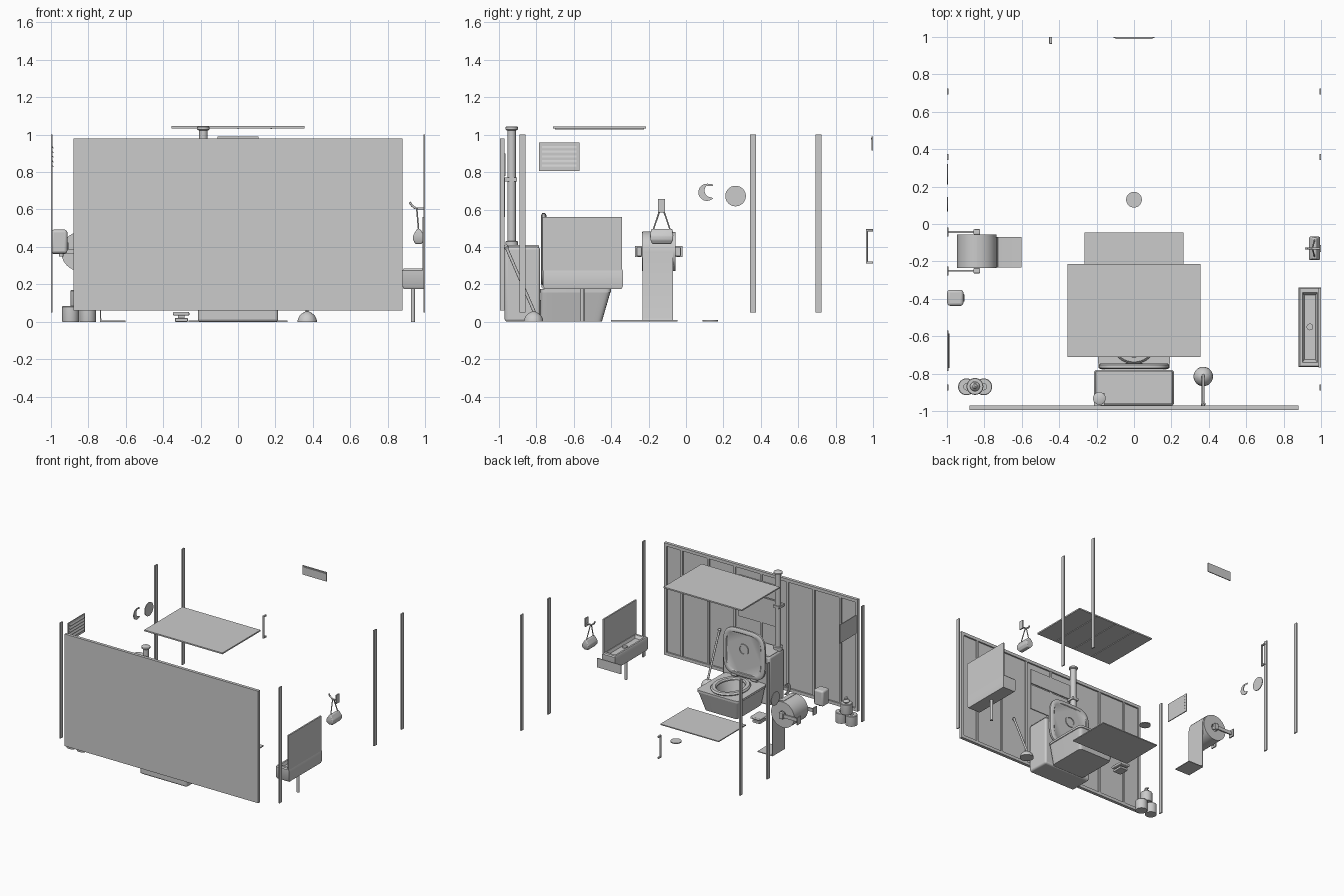
import bpy, bmesh, math
from math import sin, cos, pi, copysign
from mathutils import Vector


def finish(name, bm, bevel=0.0):
    bmesh.ops.recalc_face_normals(bm, faces=bm.faces)
    me = bpy.data.meshes.new(name)
    bm.to_mesh(me)
    bm.free()
    ob = bpy.data.objects.new(name, me)
    bpy.context.collection.objects.link(ob)
    if bevel:
        m = ob.modifiers.new("bevel", 'BEVEL')
        m.width, m.segments = bevel, 3
    return ob


def loft(name, rings, bevel=0.0, cap=True):
    bm = bmesh.new()
    vs = [[bm.verts.new(p) for p in r] for r in rings]
    n = len(vs[0])
    for a, b in zip(vs, vs[1:]):
        for i in range(n):
            bm.faces.new((a[i], a[(i + 1) % n], b[(i + 1) % n], b[i]))
    if cap:
        bm.faces.new(vs[0])
        bm.faces.new(vs[-1])
    return finish(name, bm, bevel)


def rect(x0, x1, y0, y1, z):
    return [(x0, y0, z), (x1, y0, z), (x1, y1, z), (x0, y1, z)]


def box(name, x0, x1, y0, y1, z0, z1, bevel=0.0):
    return loft(name, [rect(x0, x1, y0, y1, z0), rect(x0, x1, y0, y1, z1)], bevel)


def tube(name, path, radii, n=24):
    """Round sections strung along straight points, perpendicular to the whole path."""
    pts = [Vector(p) for p in path]
    d = (pts[-1] - pts[0]).normalized()
    u = d.orthogonal().normalized()
    w = d.cross(u)
    return loft(name, [[p + r * (u * cos(2 * pi * i / n) + w * sin(2 * pi * i / n))
                        for i in range(n)] for p, r in zip(pts, radii)])


def rod(name, a, b, r, n=16):
    return tube(name, [a, b], [r, r], n)


def oval(cx, cy, rx, ry, z, k=2.0, n=64):
    """Superellipse ring: k=2 is an ellipse, a large k is a rounded rectangle."""
    f = lambda c: copysign(abs(c) ** (2 / k), c)
    return [(cx + rx * f(cos(2 * pi * i / n)), cy + ry * f(sin(2 * pi * i / n)), z) for i in range(n)]


def upright(ring, y):
    return [(x, y, z) for x, z, _ in ring]


def wall_plate(name, pts, x0, x1):
    return loft(name, [[(x0, y, z) for y, z in pts], [(x1, y, z) for y, z in pts]])


# rear wall with frame and ribs on the inside
box("rear_wall", -.88, .88, -.995, -.982, .06, .98)
for i in range(-3, 4):
    box("wall_rib", i * .24 - .009, i * .24 + .009, -.983, -.972, .08, .96)
for z in (.06, .955):
    box("wall_rail", -.88, .88, -.983, -.97, z, z + .025)
for s in (-1, 1):
    box("wall_stile", s * .868 - .012, s * .868 + .012, -.983, -.97, .085, .955)
box("wall_poster", -.18, .2, -.974, -.968, .56, .77)
box("wall_banner", -.18, .2, -.974, -.966, .78, .9)

# side wall posts
for s in (-1, 1):
    for y in (-.873, .357, .708):
        box("wall_post", s * .995 - .005, s * .995 + .005, y - .016, y + .016, .05, 1.0)

# roof panel
box("roof_panel", -.355, .355, -.71, -.215, 1.034, 1.045)
for x in (-.178, 0, .178):
    box("roof_rib", x - .004, x + .004, -.70, -.225, 1.029, 1.035)

# tank and vent pipe
box("tank", -.215, .215, -.97, -.78, 0, .40, .015)
box("tank_top", -.205, .205, -.962, -.785, .395, .41, .006)
tube("vent_pipe", [(-.185, -.932, z) for z in (.40, .43, .431, 1.028)], [.034, .034, .023, .023])
tube("vent_cap", [(-.185, -.932, z) for z in (1.022, 1.028, 1.04, 1.045)], [.024, .034, .034, .026])
box("pipe_bracket", -.213, -.157, -.972, -.904, .75, .77)

# toilet body with hollow bowl
loft("toilet_body", [
    oval(0, -.615, .15, .165, 0, 14), oval(0, -.592, .187, .187, .155, 14),
    oval(0, -.59, .192, .19, .157, 14), oval(0, -.59, .192, .19, .174, 14),
    oval(0, -.58, .11, .135, .174), oval(0, -.59, .07, .09, .05)])
# seat ring
loft("seat", [
    oval(0, -.58, .095, .125, .176), oval(0, -.58, .138, .163, .176),
    oval(0, -.58, .142, .167, .184), oval(0, -.58, .132, .157, .196),
    oval(0, -.58, .104, .133, .196), oval(0, -.58, .095, .125, .186),
    oval(0, -.58, .095, .125, .176)], cap=False)
# open lid
loft("lid", [upright(oval(0, .385, rx, rz, 0, 4), y) for rx, rz, y in (
    (.18, .185, -.775), (.19, .195, -.769), (.19, .195, -.753),
    (.18, .185, -.746), (.16, .165, -.746), (.155, .16, -.75))])
loft("lid_emblem", [upright(oval(0, .42, r, r, 0), y) for r, y in (
    (.045, -.752), (.045, -.743), (.034, -.743), (.034, -.752))])
for s in (-1, 1):
    rod("lid_hinge", (s * .09 - .025, -.76, .19), (s * .09 + .025, -.76, .19), .014)

# floor items
box("floor_mat", -.265, .265, -.40, -.045, 0, .008)
rod("floor_drain", (0, .13, 0), (0, .13, .008), .042, 32)
box("pedal_base", -.337, -.268, -.56, -.475, 0, .02, .004)
box("pedal_stem", -.32, -.285, -.54, -.495, .018, .035)
box("pedal_plate", -.347, -.26, -.575, -.462, .033, .052, .006)

# plunger
tube("plunger_cup", [(.37, -.815, z) for z in (0, .015, .032, .046, .054)],
     [.052, .05, .041, .026, .01], 32)
rod("plunger_handle", (.37, -.81, .05), (.37, -.962, .40), .008)
tube("plunger_knob", [(.37, -.958, .39), (.37, -.962, .40), (.37, -.967, .411)], [.009, .013, .008])

# spare rolls with a small ornament on top
for x, y, z in ((-.895, -.87, 0), (-.803, -.87, 0), (-.85, -.868, .085)):
    loft("spare_roll", [oval(x, y, r, r, z + h, n=32) for r, h in (
        (.044, 0), (.045, .004), (.045, .08), (.042, .084), (.016, .084), (.016, .01))])
tube("ornament_body", [(-.85, -.868, .168 + h) for h in (0, .01, .02, .03)], [.018, .026, .022, .01])
tube("ornament_head", [(-.85, -.868, .194 + h) for h in (0, .007, .016, .022)], [.008, .014, .012, .004])
box("ornament_beak", -.856, -.844, -.86, -.842, .2, .206)

# paper roll, hanging sheet and holder
cx, cz, R = -.84, .375, .105
tube("paper_roll", [(cx, y, cz) for y in (-.17, -.235, -.235, -.055, -.055, -.12)],
     [.03, .03, R, R, .03, .03], 40)
prof = [(cx + (R + .003) * cos(a * pi / 16), cz + (R + .003) * sin(a * pi / 16)) for a in range(8, -1, -1)]
prof += [(-.732, .02), (-.728, .008), (-.715, .006), (-.60, .006),
         (-.60, 0), (-.737, 0), (-.737, cz)]
prof += [(cx + (R - .002) * cos(a * pi / 16), cz + (R - .002) * sin(a * pi / 16)) for a in range(1, 9)]
loft("hanging_sheet", [[(x, y, z) for x, z in prof] for y in (-.232, -.07)])
for y in (-.042, -.25):
    box("holder_arm", -.99, -.825, y - .005, y + .005, cz - .014, cz + .014)
    box("holder_tip", -.858, -.822, y - .014, y + .014, cz - .025, cz + .025, .005)
    box("holder_mount", -1.0, -.99, y - .024, y + .024, cz - .03, cz + .03)
rod("holder_rod", (cx, -.262, cz), (cx, -.03, cz), .012)

# soap dispenser
box("soap_dispenser", -.998, -.912, -.437, -.352, .365, .492, .014)
box("soap_button", -.92, -.906, -.415, -.375, .385, .425, .004)
rod("soap_nozzle", (-.945, -.395, .35), (-.945, -.395, .37), .012)

# louvered vent on the left wall
box("vent_plate", -.999, -.992, -.785, -.57, .805, .957)
for i in range(5):
    z = .833 + i * .025
    loft("vent_slat", [[(-.993, y, z + .008), (-.986, y, z - .003), (-.986, y, z - .007), (-.993, y, z)]
                       for y in (-.77, -.585)])

# moon and disc cutouts on the left wall
rod("wall_disc", (-.999, .265, .672), (-.993, .265, .672), .055, 40)
angs = [math.radians(45 + 270 * i / 20) for i in range(21)]
moon = [(.112 + .046 * cos(a), .692 + .046 * sin(a)) for a in angs]
c, r = (.135, .701), .036
a0 = math.atan2(moon[-1][1] - c[1], moon[-1][0] - c[0])
a1 = math.atan2(moon[0][1] - c[1], moon[0][0] - c[0])
a0 += 2 * pi if a0 < a1 else 0
moon += [(c[0] + r * cos(a0 + (a1 - a0) * i / 16), c[1] + r * sin(a0 + (a1 - a0) * i / 16)) for i in range(1, 16)]
wall_plate("wall_moon", moon, -.999, -.993)

# sink with sunken basin, drain pipe and splash panel
loft("sink", [rect(.885, .995, -.755, -.345, .175), rect(.88, .998, -.765, -.338, .19),
              rect(.88, .998, -.765, -.338, .275), rect(.886, .992, -.758, -.345, .284),
              rect(.9, .98, -.74, -.365, .284), rect(.91, .97, -.725, -.38, .262)])
rod("sink_drain", (.94, -.55, .255), (.94, -.55, .275), .018)
rod("sink_pipe", (.935, -.555, 0), (.935, -.555, .18), .011)
box("splash_panel", .986, .998, -.768, -.342, .275, .56)

# hook and hanging bag
box("hook_plate", .99, 1.0, -.15, -.112, .585, .655)
hook = [(.995, -.131, .605), (.95, -.131, .605), (.925, -.131, .625), (.918, -.131, .64)]
for a, b in zip(hook, hook[1:]):
    rod("hook_arm", a, b, .006, 12)
loft("bag", [rect(.965 - a, .965 + a, -.13 - b, -.13 + b, z) for a, b, z in (
    (.016, .05, .415), (.03, .06, .437), (.03, .062, .46), (.008, .056, .497))], .006)
for s in (-1, 1):
    rod("bag_strap", (.965, -.13 + s * .045, .492), (.955, -.13 + s * .006, .607), .004, 10)

# door sign and door handle
box("door_sign", -.11, .11, .993, 1.0, .915, .99)
box("sign_rim", -.10, .10, .988, .994, .975, .982)
box("door_grip", -.453, -.438, .962, .972, .31, .495, .003)
for z in (.31, .483):
    box("grip_end", -.453, -.438, .965, 1.0, z, z + .012, .002)

bpy.ops.object.select_all(action='SELECT')
bpy.context.view_layer.objects.active = bpy.context.selected_objects[0]
bpy.ops.object.shade_smooth_by_angle(angle=math.radians(35))
